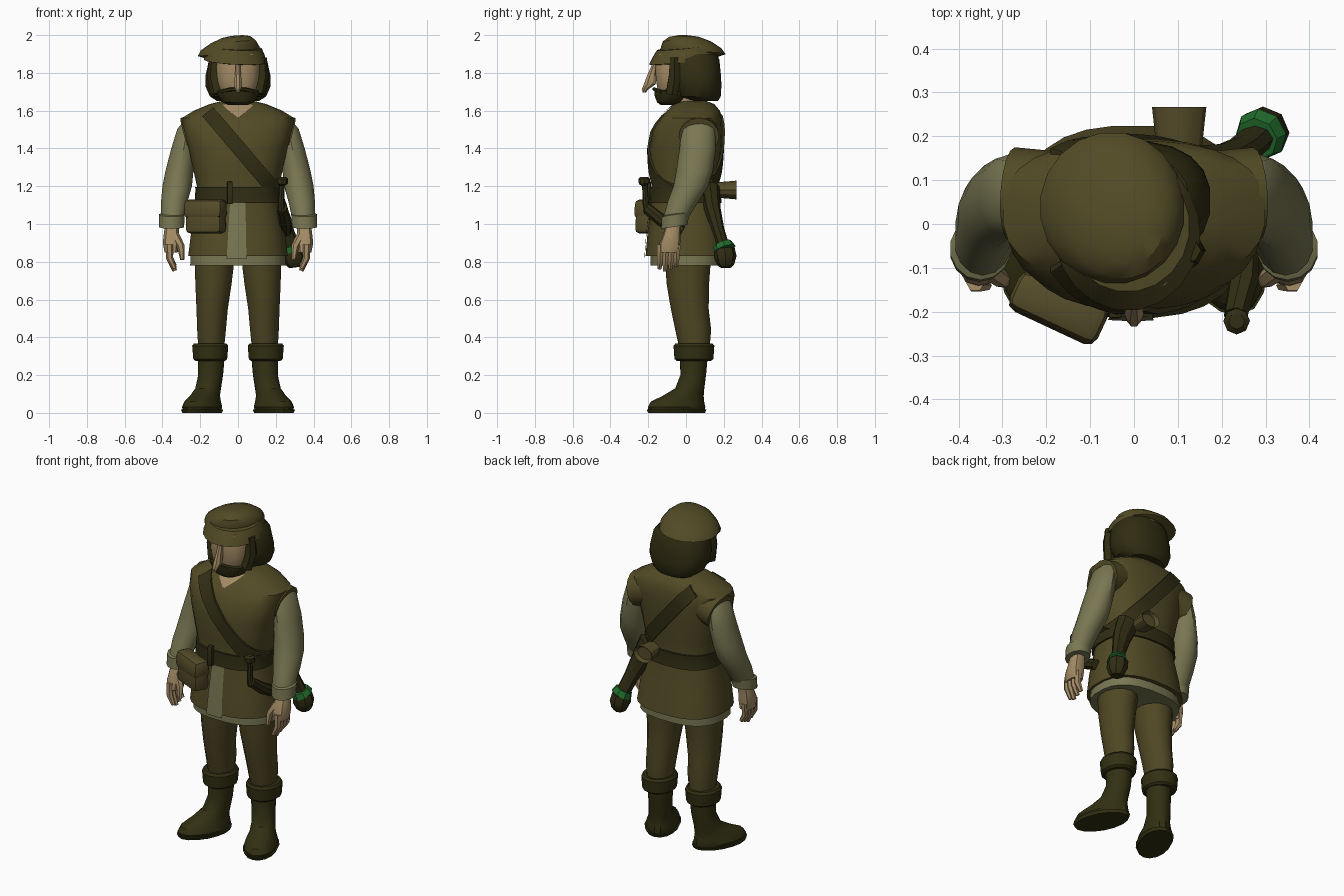
import bpy, bmesh, math
from mathutils import Vector, Matrix


def material(name, r, g, b):
    m = bpy.data.materials.new(name)
    m.diffuse_color = (r, g, b, 1)
    return m


TUNIC = material("olive tunic", 0.085, 0.069, 0.019)
TROUSERS = material("brown trousers", 0.078, 0.063, 0.017)
SHIRT = material("sage shirt", 0.19, 0.185, 0.085)
SKIN = material("skin", 0.37, 0.26, 0.13)
HAIR = material("dark hair", 0.030, 0.026, 0.006)
BOOT = material("dark boot leather", 0.031, 0.029, 0.006)
LEATHER = material("belt leather", 0.031, 0.027, 0.007)
POUCH = material("pouch leather", 0.09, 0.072, 0.022)
GREEN = material("green band", 0.016, 0.15, 0.025)


def finish(name, bm, mat, angle=32):
    bmesh.ops.recalc_face_normals(bm, faces=bm.faces)
    me = bpy.data.meshes.new(name)
    bm.to_mesh(me)
    bm.free()
    ob = bpy.data.objects.new(name, me)
    bpy.context.collection.objects.link(ob)
    me.materials.append(mat)
    bpy.ops.object.select_all(action='DESELECT')
    ob.select_set(True)
    bpy.context.view_layer.objects.active = ob
    bpy.ops.object.shade_smooth_by_angle(angle=math.radians(angle))
    return ob


def skin_rings(name, rings, mat, cap=True, closed=False):
    bm = bmesh.new()
    vs = [[bm.verts.new(p) for p in r] for r in rings]
    n = len(vs[0])
    pairs = list(zip(vs, vs[1:])) + ([(vs[-1], vs[0])] if closed else [])
    for a, b in pairs:
        for i in range(n):
            j = (i + 1) % n
            bm.faces.new((a[i], a[j], b[j], b[i]))
    if cap and not closed:
        bm.faces.new(vs[0])
        bm.faces.new(vs[-1])
    return finish(name, bm, mat)


def spow(v, e):
    return math.copysign(abs(v) ** e, v)


def loft(name, rows, mat, n=16, e=2.0, s=1, rot=0, tilt=(0, 0)):
    """rows of (z, centre x, centre y, radius x, radius y); s mirrors in x."""
    rings = []
    c, d = math.cos(rot), math.sin(rot)
    for z, cx, cy, rx, ry in rows:
        ring = []
        for i in range(n):
            t = 2 * math.pi * (i + 0.5) / n
            x, y = rx * spow(math.cos(t), 2 / e), ry * spow(math.sin(t), 2 / e)
            x, y = cx + x * c - y * d, cy + x * d + y * c
            ring.append((s * x, y, z + tilt[0] * (x - cx) + tilt[1] * (y - cy)))
        rings.append(ring)
    return skin_rings(name, rings, mat)


def tube(name, pts, radii, mat, n=8, s=1, flat=1.0):
    pts = [Vector((p[0] * s, p[1], p[2])) for p in pts]
    rings = []
    for i, p in enumerate(pts):
        t = (pts[min(i + 1, len(pts) - 1)] - pts[max(i - 1, 0)]).normalized()
        u = t.cross(Vector((0, 1, 0)) if abs(t.y) < 0.9 else Vector((0, 0, 1))).normalized()
        v = t.cross(u)
        rings.append([p + radii[i] * (u * math.cos(a) + v * flat * math.sin(a))
                      for a in (2 * math.pi * k / n for k in range(n))])
    return skin_rings(name, rings, mat)


def box(name, loc, size, mat, rz=0, bevel=0.02, taper=1.0):
    bm = bmesh.new()
    bmesh.ops.create_cube(bm, size=1)
    for v in bm.verts:
        k = taper if v.co.z > 0 else 1
        v.co = Vector((v.co.x * size[0], v.co.y * size[1] * k, v.co.z * size[2]))
    bmesh.ops.bevel(bm, geom=bm.edges[:], offset=bevel, segments=2, affect='EDGES', profile=0.5)
    bm.transform(Matrix.Translation(loc) @ Matrix.Rotation(rz, 4, 'Z'))
    return finish(name, bm, mat)


# Torso outline: z, half width, front y, back y
BODY = [(0.83, .265, -.215, .225), (0.95, .25, -.205, .205), (1.08, .225, -.188, .182),
        (1.17, .212, -.182, .172), (1.26, .232, -.188, .18), (1.40, .262, -.195, .19),
        (1.50, .29, -.175, .195), (1.56, .30, -.135, .19), (1.60, .235, -.10, .18),
        (1.635, .15, -.06, .15), (1.65, .09, -.03, .11)]
BE = 2.5


def body_at(z):
    z = min(max(z, BODY[0][0]), BODY[-1][0])
    for a, b in zip(BODY, BODY[1:]):
        if z <= b[0]:
            k = (z - a[0]) / (b[0] - a[0])
            return [a[i] + (b[i] - a[i]) * k for i in (1, 2, 3)]


def body_y(x, z, front, off=0.0):
    hx, yf, yb = body_at(z)
    k = (1 - min(abs(x) / hx, 0.999) ** BE) ** (1 / BE)
    mid, half = (yf + yb) / 2, (yb - yf) / 2
    return mid - half * k - off if front else mid + half * k + off


def body_rows(zs, grow=0.0):
    return [(z, 0, (f + b) / 2, h + grow, (b - f) / 2 + grow)
            for z in zs for h, f, b in [body_at(z)]]


# Tunic, shirt hem and belt
loft("tunic", body_rows([r[0] for r in BODY]), TUNIC, n=28, e=BE)
loft("shirt_hem", [(.78, 0, .005, .255, .195), (.87, 0, .005, .25, .195)], SHIRT, n=24, e=BE)
loft("belt", body_rows([1.11, 1.12, 1.185, 1.195], .011), LEATHER, n=28, e=BE)


def patch(name, rows, mat, off):
    """Thin plate on the front of the torso; rows of (z, left x, right x)."""
    bm = bmesh.new()
    grid = [[bm.verts.new((x, body_y(x, z, True, off), z))
             for x in [a + (b - a) * i / 4 for i in range(5)]] for z, a, b in rows]
    for r, q in zip(grid, grid[1:]):
        for i in range(4):
            bm.faces.new((r[i], r[i + 1], q[i + 1], q[i]))
    return finish(name, bm, mat)


patch("shirt_front_slit", [(.815, -.06, .045), (.95, -.052, .042), (1.08, -.045, .04),
                           (1.115, -.04, .038)], SHIRT, .006)
patch("neck_opening", [(1.565, -.006, .006), (1.60, -.05, .05), (1.635, -.085, .085)], SKIN, .008)

# Shoulder strap looped over one shoulder and round to the opposite hip
loop = []
for front in (True, False):
    side = [(-.16 + .037 * i, 1.595 - .0435 * i, front) for i in range(11)]
    loop += side if front else side[::-1]
rings = []
for x, z, front in loop:
    ring = []
    for sg, off in ((-1, -.01), (1, -.01), (1, .012), (-1, .012)):
        px, pz = x + sg * .030, z + sg * .024
        ring.append((px, body_y(px, pz, front, off), pz))
    rings.append(ring)
skin_rings("shoulder_strap", rings, LEATHER, closed=True)

# Paired limbs
for s, side in ((1, "left"), (-1, "right")):
    loft(side + "_trouser_leg", [(.34, .142, .045, .07, .08), (.44, .14, .038, .078, .095),
         (.55, .137, .02, .085, .1), (.68, .13, .01, .098, .112), (.86, .122, .01, .112, .125)],
         TROUSERS, n=14, s=s)
    loft(side + "_boot", [(0, .19, -.05, .08, .155), (.03, .19, -.05, .092, .162),
         (.06, .187, -.045, .083, .15), (.09, .175, -.015, .07, .115), (.13, .158, .02, .066, .08),
         (.2, .145, .038, .066, .07), (.3, .142, .042, .072, .075)],
         BOOT, n=16, s=s, rot=math.radians(24))
    loft(side + "_boot_sole", [(0, .19, -.05, .09, .16), (.018, .19, -.05, .098, .168)],
         BOOT, n=16, s=s, rot=math.radians(24))
    loft(side + "_boot_cuff", [(.275, .147, .042, .08, .09), (.285, .147, .042, .092, .103),
         (.355, .147, .042, .098, .108), (.368, .147, .042, .088, .098)], BOOT, n=14, s=s)
    tube(side + "_shoulder_cap", [(.15, .06, 1.498), (.278, .068, 1.463)],
         [.098, .102], TUNIC, n=16, s=s, flat=1.05)
    loft(side + "_sleeve", [(1.54, .258, .065, .03, .06), (1.505, .268, .065, .054, .088),
         (1.4, .287, .062, .068, .096), (1.28, .31, .045, .076, .097), (1.2, .322, .025, .08, .092),
         (1.12, .337, -.015, .072, .082), (1.03, .347, -.055, .062, .066)], SHIRT, n=14, s=s)
    loft(side + "_sleeve_cuff", [(.985, .352, -.062, .055, .055), (.985, .352, -.062, .068, .07),
         (1.05, .35, -.055, .07, .073), (1.055, .35, -.055, .058, .06)],
         SHIRT, n=14, s=s, tilt=(0, .15))
    loft(side + "_palm", [(1.01, .35, -.062, .036, .038), (.95, .352, -.075, .042, .045),
         (.9, .355, -.085, .045, .055), (.85, .354, -.09, .036, .055)], SKIN, n=10, s=s, e=2.5)
    for i in range(4):
        y = -.134 + .029 * i
        low = .752 + .012 * abs(i - 1)
        tube(f"{side}_finger_{i + 1}", [(.362, y, .89), (.362, y - .004, .82),
             (.335, y - .006, low)], [.021, .019, .012], SKIN, n=6, s=s)
    tube(side + "_thumb", [(.335, -.1, .94), (.302, -.125, .88), (.295, -.135, .81)],
         [.025, .021, .011], SKIN, n=6, s=s)

# Head
loft("neck", [(1.55, 0, .03, .095, .085), (1.63, 0, .02, .085, .08), (1.76, 0, 0, .085, .085)],
     SKIN, n=14)
loft("face", [(1.65, 0, -.06, .06, .07), (1.70, 0, -.05, .1, .1), (1.76, 0, -.04, .116, .12),
     (1.83, 0, -.035, .12, .13), (1.9, 0, -.03, .11, .125)], SKIN, n=16, e=2.7)
loft("beard", [(1.63, 0, -.085, .055, .05), (1.645, 0, -.08, .085, .075),
     (1.68, 0, -.07, .108, .098), (1.705, 0, -.06, .118, .11), (1.715, 0, -.04, .11, .08)],
     HAIR, n=16, e=2.3)
loft("hair", [(1.65, 0, .1, .11, .07), (1.675, 0, .07, .15, .115), (1.73, 0, .057, .175, .132),
     (1.78, 0, .05, .175, .137), (1.87, 0, .04, .155, .138), (1.9, 0, .03, .13, .13)],
     HAIR, n=20, e=2.3)
loft("nose", [(1.865, 0, -.16, .012, .012), (1.79, 0, -.178, .017, .028),
     (1.74, 0, -.192, .024, .034), (1.715, 0, -.215, .017, .02), (1.695, 0, -.222, .008, .008)],
     SKIN, n=8)
for s in (1, -1):
    tube("moustache", [(0, -.168, 1.715), (.04, -.165, 1.712), (.09, -.13, 1.7)],
         [.01, .011, .01], HAIR, n=6, s=s)
    tube("side_whisker", [(.125, -.06, 1.88), (.128, -.06, 1.78), (.108, -.075, 1.69)],
         [.028, .036, .036], HAIR, n=6, s=s)

# Floppy hat with dark underside
loft("hat_underside", [(1.858, -.015, -.01, .13, .15), (1.862, -.015, -.01, .165, .182)],
     HAIR, n=20, tilt=(-.05, .1))
loft("hat_brim", [(1.863, -.015, -.012, .168, .186), (1.9, -.015, -.008, .158, .17),
     (1.935, -.015, -.005, .142, .15)], TUNIC, n=20, tilt=(-.05, .1))
loft("hat_crown", [(1.888, -.05, .035, .13, .14), (1.9, -.05, .038, .165, .172),
     (1.93, -.042, .026, .157, .162), (1.965, -.025, .005, .12, .13),
     (1.99, -.01, -.01, .075, .08), (1.998, -.005, -.015, .03, .03)],
     TUNIC, n=20, tilt=(.07, .0))

# Hip pouch with flap, belt tab
turn = math.radians(-25)
box("hip_pouch", (-.17, -.19, 1.035), (.21, .1, .17), POUCH, turn, .025, .8)
box("hip_pouch_flap", (-.172, -.19, 1.08), (.222, .107, .1), POUCH, turn, .025, .85)
box("belt_tab", (-.043, -.2, 1.165), (.03, .03, .12), LEATHER, 0, .006)

# Rolled pack on the back of the belt
bm = bmesh.new()
bmesh.ops.create_cone(bm, cap_ends=True, segments=12, radius1=.05, radius2=.062, depth=.11)
top = [f for f in bm.faces if f.normal.z > .9]
bmesh.ops.inset_region(bm, faces=top, thickness=.014, depth=-.02)
bm.transform(Matrix.Translation((.103, .212, 1.18)) @ Matrix.Rotation(math.radians(-90), 4, 'X')
             @ Matrix.Diagonal((1, .8, 1, 1)))
finish("back_roll", bm, POUCH)

# Sheathed blade: hilt in front, sheath at the side, hanger behind
tube("hilt_pommel", [(.234, -.222, 1.25), (.234, -.222, 1.24), (.234, -.22, 1.215),
     (.233, -.218, 1.205)], [.018, .03, .03, .016], LEATHER, n=8)
tube("hilt_grip", [(.233, -.218, 1.22), (.228, -.212, 1.1), (.232, -.2, 1.06)],
     [.015, .017, .022], LEATHER, n=8)
tube("sheath_front", [(.232, -.21, 1.085), (.25, -.13, 1.02), (.255, -.02, .96)],
     [.028, .034, .03], LEATHER, n=8)
tube("sheath_hanger", [(.15, .125, 1.19), (.205, .14, 1.08), (.25, .17, .97), (.285, .2, .875)],
     [.072, .058, .044, .042], LEATHER, n=8, flat=.75)
tube("green_band", [(.279, .194, .895), (.29, .205, .865)], [.05, .061], GREEN, n=8)
tube("sheath_end", [(.289, .203, .868), (.295, .208, .825), (.3, .21, .785), (.302, .21, .77)],
     [.055, .06, .045, .03], LEATHER, n=8)
